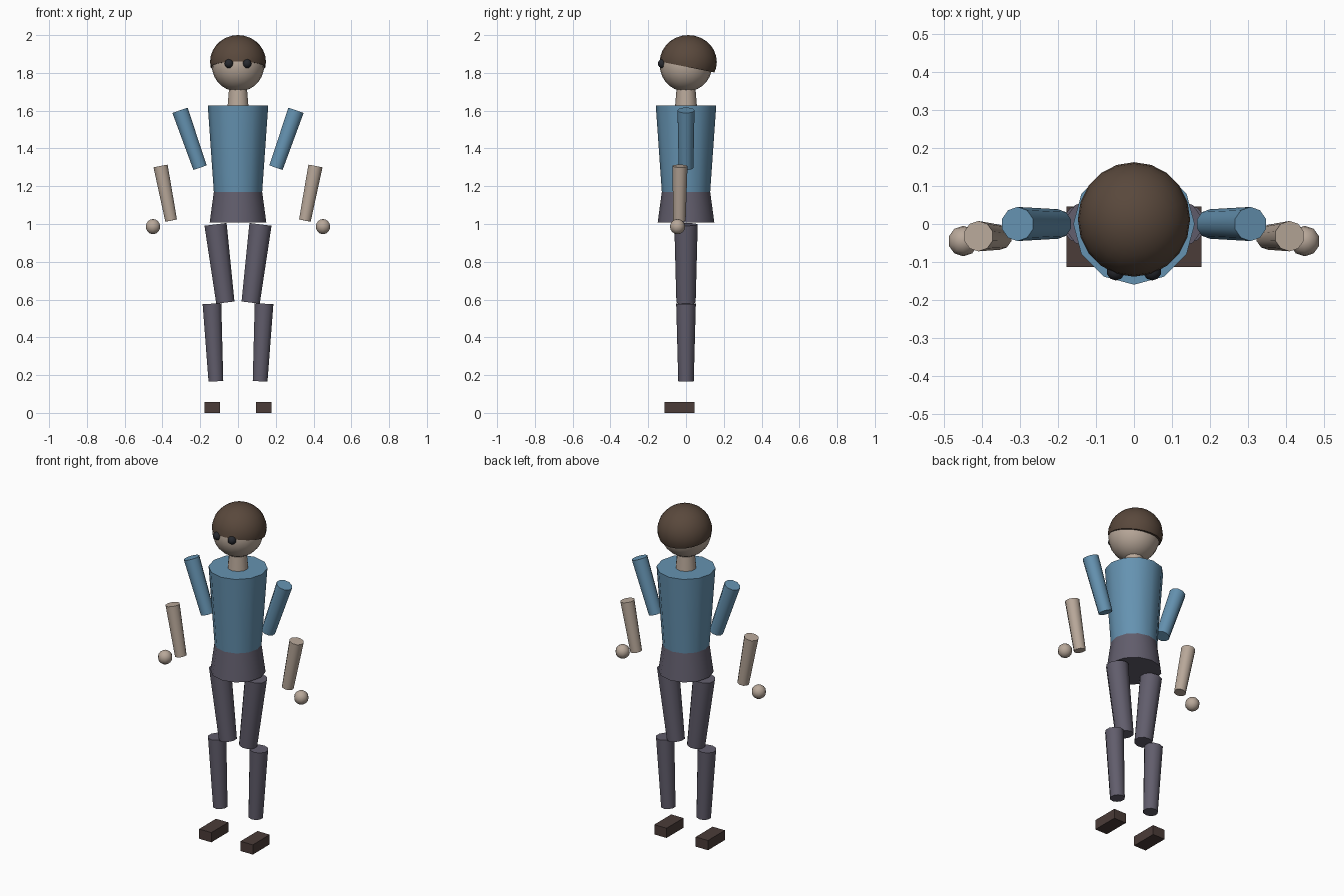
import bpy, bmesh, math
from mathutils import Vector

if "Cube" in bpy.data.objects:
    bpy.data.objects.remove(bpy.data.objects["Cube"])


def material(name, r, g, b):
    m = bpy.data.materials.new(name)
    m.diffuse_color = (r, g, b, 1)
    m.use_nodes = True
    m.node_tree.nodes["Principled BSDF"].inputs["Base Color"].default_value = m.diffuse_color
    return m


SHIRT = material("shirt_blue", 0.13, 0.29, 0.44)
TROUSER = material("trouser_grey", 0.12, 0.11, 0.15)
SKIN = material("skin", 0.48, 0.39, 0.32)
HAIR = material("hair_brown", 0.10, 0.065, 0.045)
SHOE = material("shoe_brown", 0.07, 0.045, 0.04)
EYE = material("eye_dark", 0.02, 0.022, 0.028)


def finish(name, mat):
    o = bpy.context.object
    o.name = name
    o.data.materials.append(mat)
    bpy.ops.object.shade_smooth_by_angle(angle=math.radians(40))
    return o


def taper(name, bottom, top, r_bottom, r_top, sides, mat):
    """Capped, tapered cylinder between two points."""
    a, b = Vector(bottom), Vector(top)
    d = b - a
    bpy.ops.mesh.primitive_cone_add(
        vertices=sides, radius1=r_bottom, radius2=r_top, depth=d.length,
        location=(a + b) / 2,
        rotation=Vector((0, 0, 1)).rotation_difference(d).to_euler())
    return finish(name, mat)


def ball(name, centre, radius, mat, seg=12, rings=8, scale=(1, 1, 1)):
    bpy.ops.mesh.primitive_uv_sphere_add(
        segments=seg, ring_count=rings, radius=radius, location=centre)
    bpy.context.object.scale = scale
    bpy.ops.object.transform_apply(location=True, rotation=True, scale=True)
    return finish(name, mat)


# Trunk, neck and head
taper("torso", (0, 0, 1.17), (0, 0, 1.627), 0.128, 0.16, 12, SHIRT)
taper("pelvis", (0, 0, 1.007), (0, 0, 1.17), 0.15, 0.128, 12, TROUSER)
taper("neck", (0, 0, 1.60), (0, 0, 1.74), 0.06, 0.048, 10, SKIN)
ball("head", (0, 0, 1.84), 0.139, SKIN, 20, 14)

# Hair: flattened ball cut by a plane that drops towards the back
hair = ball("hair", (0, 0.012, 1.858), 1, HAIR, 20, 14, (0.148, 0.151, 0.142))
bm = bmesh.new()
bm.from_mesh(hair.data)
cut = bmesh.ops.bisect_plane(
    bm, geom=bm.verts[:] + bm.edges[:] + bm.faces[:],
    plane_co=(0, 0.012, 1.83), plane_no=(0, 0.2, 1), clear_inner=True)
rim = [e for e in cut["geom_cut"] if isinstance(e, bmesh.types.BMEdge)]
bmesh.ops.contextual_create(bm, geom=rim)
bm.to_mesh(hair.data)
bm.free()
bpy.ops.object.shade_smooth_by_angle(angle=math.radians(40))

# Paired parts
for side, s in (("left", 1), ("right", -1)):
    ball(f"{side}_eye", (s * 0.048, -0.125, 1.849), 0.024, EYE, 10, 8)
    taper(f"{side}_upper_arm", (s * 0.201, 0, 1.298), (s * 0.307, 0, 1.602),
          0.039, 0.045, 10, SHIRT)
    taper(f"{side}_forearm", (s * 0.354, -0.035, 1.018),
          (s * 0.41, -0.032, 1.307), 0.033, 0.04, 10, SKIN)
    ball(f"{side}_hand", (s * 0.45, -0.045, 0.986), 0.04, SKIN, 10, 8)
    taper(f"{side}_thigh", (s * 0.067, 0, 0.584), (s * 0.119, 0, 0.998),
          0.051, 0.062, 10, TROUSER)
    taper(f"{side}_shin", (s * 0.117, 0, 0.167), (s * 0.138, 0, 0.578),
          0.041, 0.052, 10, TROUSER)
    bpy.ops.mesh.primitive_cube_add(size=1, location=(s * 0.137, -0.034, 0.029))
    bpy.context.object.scale = (0.081, 0.16, 0.058)
    finish(f"{side}_shoe", SHOE)
